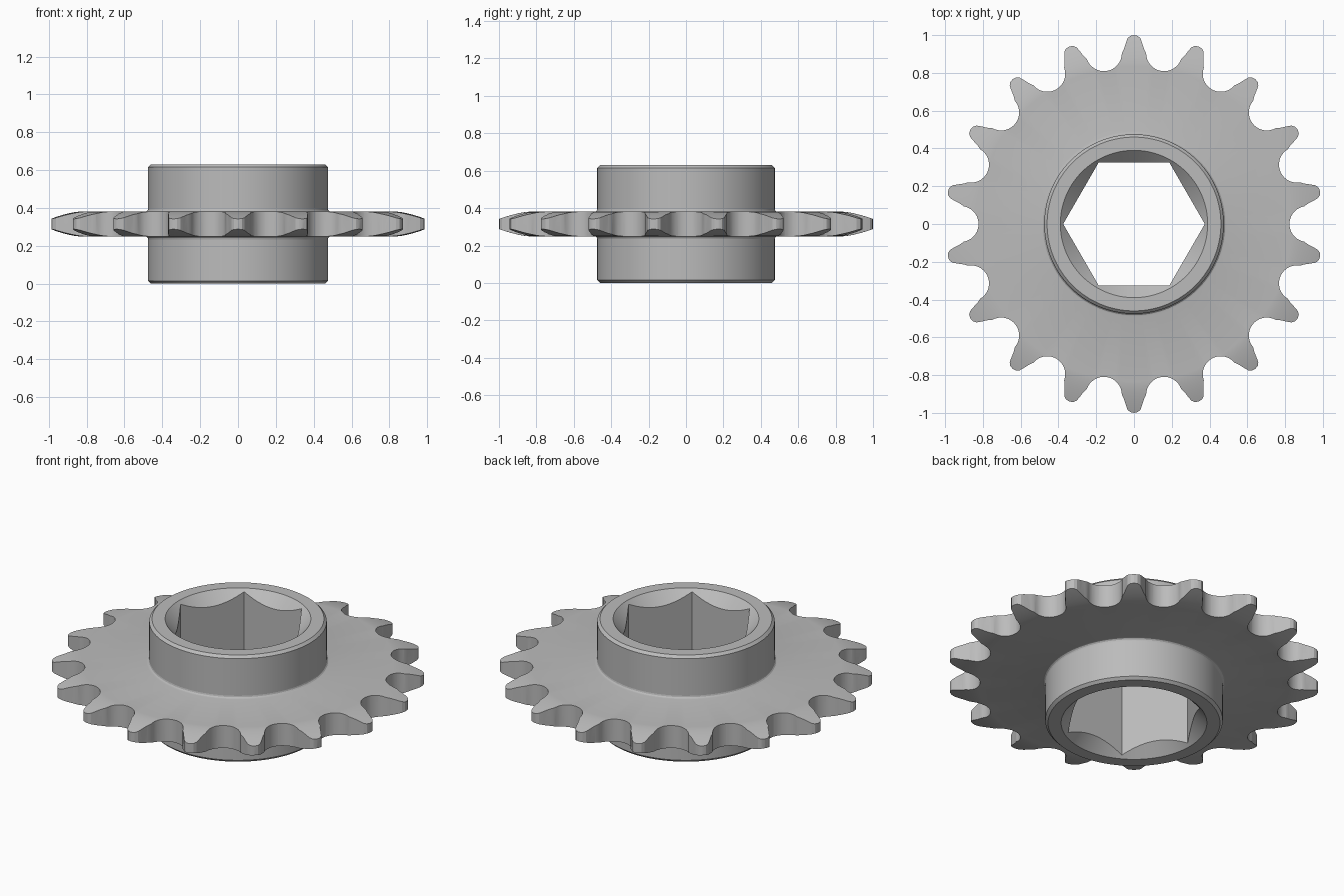
import bpy, bmesh, math
from mathutils import Vector, Matrix

cube = bpy.data.objects.get("Cube")
if cube:
    bpy.data.objects.remove(cube)

TEETH = 18
HEIGHT = 0.63
MID = HEIGHT / 2
SEGMENTS = 144

steel = bpy.data.materials.new("grey steel")
steel.use_nodes = True
GREY = (0.5, 0.5, 0.5, 1)
steel.diffuse_color = GREY
steel.node_tree.nodes["Principled BSDF"].inputs["Base Color"].default_value = GREY


def make_object(name, bm):
    bmesh.ops.remove_doubles(bm, verts=bm.verts, dist=1e-5)
    bmesh.ops.recalc_face_normals(bm, faces=bm.faces)
    mesh = bpy.data.meshes.new(name)
    bm.to_mesh(mesh)
    bm.free()
    mesh.materials.append(steel)
    obj = bpy.data.objects.new(name, mesh)
    bpy.context.collection.objects.link(obj)
    return obj


def lathe(name, upper_half):
    """Revolve an (r, height above middle) profile mirrored about the middle."""
    outline = upper_half + [(r, -h) for r, h in reversed(upper_half)]
    bm = bmesh.new()
    verts = [bm.verts.new((r, 0, MID + h)) for r, h in outline]
    edges = [bm.edges.new((a, b)) for a, b in zip(verts, verts[1:])]
    if upper_half[0][0] > 0:
        edges.append(bm.edges.new((verts[-1], verts[0])))
    bmesh.ops.spin(bm, geom=verts + edges, cent=(0, 0, 0), axis=(0, 0, 1),
                   angle=math.tau, steps=SEGMENTS, use_merge=True)
    return make_object(name, bm)


def prism(name, points):
    """Tall prism from a flat outline, used as a cutter."""
    bm = bmesh.new()
    face = bm.faces.new([bm.verts.new((x, y, -1)) for x, y in points])
    top = bmesh.ops.extrude_face_region(bm, geom=[face])["geom"]
    moved = [v for v in top if isinstance(v, bmesh.types.BMVert)]
    bmesh.ops.translate(bm, verts=moved, vec=(0, 0, 3))
    return make_object(name, bm)


def cut(obj, cutter, operation):
    mod = obj.modifiers.new("cut", "BOOLEAN")
    mod.operation = operation
    mod.solver = "EXACT"
    mod.object = cutter
    bpy.context.view_layer.objects.active = obj
    bpy.ops.object.modifier_apply(modifier=mod.name)
    bpy.data.objects.remove(cutter)


def smooth(obj):
    bpy.ops.object.select_all(action="DESELECT")
    obj.select_set(True)
    bpy.context.view_layer.objects.active = obj
    bpy.ops.object.shade_smooth_by_angle(angle=math.radians(25))


# Hub: chamfered cylinder with conical lead-ins, pierced by a hexagonal bore
hub = lathe("hub", [(0, MID - 0.09), (0.30, MID - 0.09), (0.39, MID),
                    (0.46, MID), (0.475, MID - 0.015)])
hexagon = [(0.375 * math.cos(i * math.pi / 3), 0.375 * math.sin(i * math.pi / 3))
           for i in range(6)]
cut(hub, prism("hex_cutter", hexagon), "DIFFERENCE")
smooth(hub)

# Toothed disc: flat web with a fillet at the hub and a curved taper at the rim
HALF = 0.066
profile = [(0.46, HALF + 0.015), (0.475, HALF + 0.015)]
profile += [(0.49 - 0.015 * math.cos(a), HALF + 0.015 - 0.015 * math.sin(a))
            for a in (math.pi / 6, math.pi / 3, math.pi / 2)]
for i in range(9):
    t = i / 8
    profile.append((0.835 + 0.185 * t, HALF - 0.046 * t ** 1.5))
disc = lathe("toothed_disc", profile)

# One tooth flank, from the tip down into the round valley
flank = [(0.02, 0.996), (0.034, 0.983), (0.042, 0.962), (0.054, 0.925)]
half_pitch = math.pi / TEETH
valley = Vector((math.sin(half_pitch), math.cos(half_pitch))) * 0.918
for i in range(10):
    a = math.pi + (math.pi / 2 - half_pitch) * i / 9
    flank.append((valley.x + 0.095 * math.cos(a), valley.y + 0.095 * math.sin(a)))
tooth = [(-x, y) for x, y in reversed(flank[:-1])] + [(0, 1)] + flank
outline = []
for k in range(TEETH):
    turn = Matrix.Rotation(-k * 2 * half_pitch, 2)
    outline += [turn @ Vector(p) for p in tooth]
cut(disc, prism("tooth_cutter", outline), "INTERSECT")
smooth(disc)
